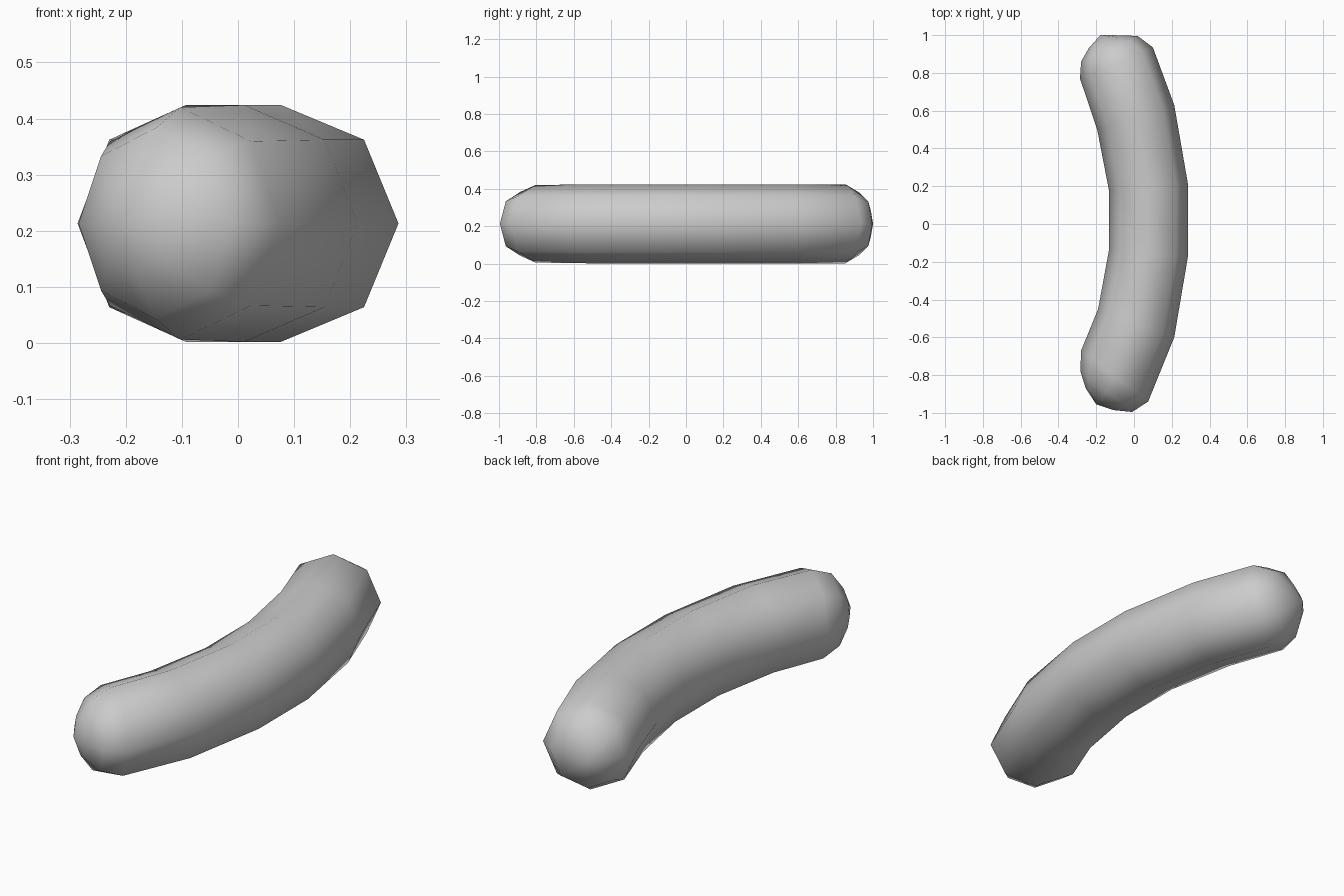
import bpy, bmesh, math

if "Cube" in bpy.data.objects:
    bpy.data.objects.remove(bpy.data.objects["Cube"])

SIDES = 8
MID_Z = 0.213

# Cross-sections along the bend: outer x, outer y, inner x, inner y, half height
RINGS = [
    (-0.110, -0.985, -0.255, -0.870, 0.093),
    (-0.010, -0.995, -0.284, -0.780, 0.170),
    (0.075, -0.940, -0.280, -0.670, 0.207),
    (0.213, -0.600, -0.190, -0.450, 0.211),
    (0.286, -0.170, -0.133, -0.140, 0.211),
    (0.286, 0.210, -0.133, 0.180, 0.211),
    (0.213, 0.630, -0.195, 0.500, 0.211),
    (0.100, 0.935, -0.286, 0.770, 0.211),
    (0.020, 0.995, -0.280, 0.860, 0.166),
    (-0.065, 0.999, -0.240, 0.930, 0.095),
]
TIPS = ((-0.200, -0.955), (-0.178, 1.000))

bm = bmesh.new()

# Octagonal rings swept along the curve
rings = []
for ox, oy, ix, iy, h in RINGS:
    ring = []
    for i in range(SIDES):
        a = 2 * math.pi * i / SIDES
        t = (1 + math.cos(a)) / 2
        ring.append(bm.verts.new((ix + (ox - ix) * t, iy + (oy - iy) * t,
                                  MID_Z + h * math.sin(a))))
    rings.append(ring)

for a, b in zip(rings, rings[1:]):
    for i in range(SIDES):
        j = (i + 1) % SIDES
        bm.faces.new((a[i], a[j], b[j], b[i]))

# Rounded end caps
for ring, (x, y) in zip((rings[0], rings[-1]), TIPS):
    tip = bm.verts.new((x, y, MID_Z))
    for i in range(SIDES):
        bm.faces.new((ring[i], ring[(i + 1) % SIDES], tip))

bmesh.ops.recalc_face_normals(bm, faces=bm.faces)
for f in bm.faces:
    f.smooth = True

mesh = bpy.data.meshes.new("curved_sausage")
bm.to_mesh(mesh)
bm.free()
obj = bpy.data.objects.new("curved_sausage", mesh)
bpy.context.collection.objects.link(obj)
